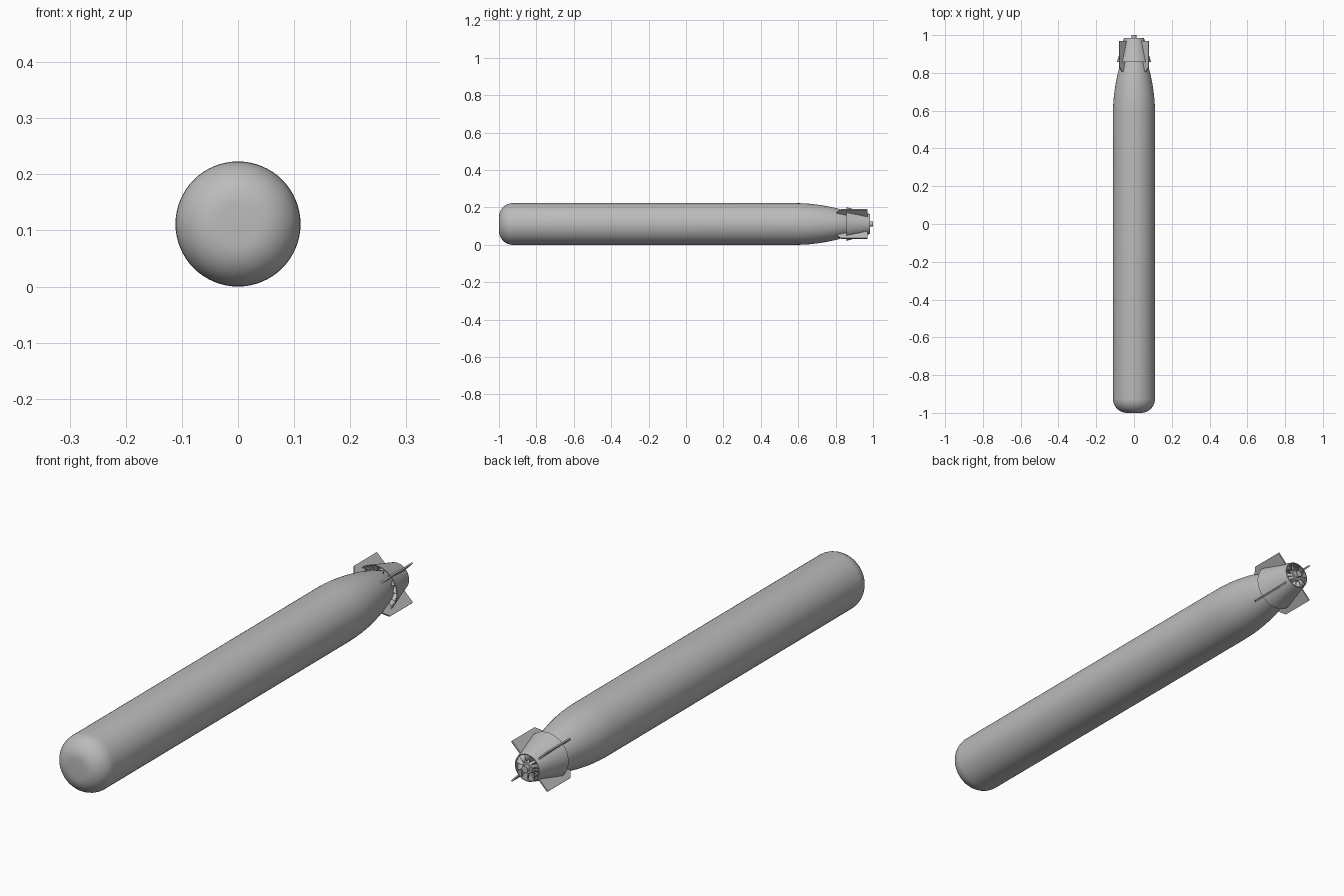
import bpy, bmesh, math

if "Cube" in bpy.data.objects:
    bpy.data.objects.remove(bpy.data.objects["Cube"])

AXIS_Z = 0.1115
SEG = 64

grey = bpy.data.materials.new("hull grey")
grey.diffuse_color = (0.5, 0.5, 0.5, 1)
grey.use_nodes = True
grey.node_tree.nodes["Principled BSDF"].inputs["Base Color"].default_value = grey.diffuse_color


def add_object(name, bm, angle=35):
    bmesh.ops.recalc_face_normals(bm, faces=bm.faces)
    me = bpy.data.meshes.new(name)
    bm.to_mesh(me)
    bm.free()
    me.materials.append(grey)
    me.shade_smooth()
    me.set_sharp_from_angle(angle=math.radians(angle))
    ob = bpy.data.objects.new(name, me)
    ob.location.z = AXIS_Z
    bpy.context.collection.objects.link(ob)
    return ob


def lathe(name, profile, closed=False):
    """Spin (y, radius) points around the long axis."""
    bm = bmesh.new()
    rings = []
    for y, r in profile:
        if r == 0:
            rings.append([bm.verts.new((0, y, 0))] * SEG)
        else:
            rings.append([bm.verts.new((r * math.cos(a), y, r * math.sin(a)))
                          for a in (2 * math.pi * i / SEG for i in range(SEG))])
    pairs = list(zip(rings, rings[1:]))
    if closed:
        pairs.append((rings[-1], rings[0]))
    for a, b in pairs:
        for i in range(SEG):
            j = (i + 1) % SEG
            quad = list(dict.fromkeys((a[i], a[j], b[j], b[i])))
            bm.faces.new(quad)
    return add_object(name, bm)


def sample(points, y):
    for (y0, r0), (y1, r1) in zip(points, points[1:]):
        if y <= y1:
            return r0 + (r1 - r0) * (y - y0) / (y1 - y0)
    return points[-1][1]


# Hull: blunt rounded nose, straight body, curved tail cone
R, C = 0.1115, 0.075
nose = [(-1, 0)] + [(-1 + C * (1 - math.cos(t)), R - C + C * math.sin(t))
                    for t in (math.pi / 2 * i / 10 for i in range(11))]
tail = [(0.58, R), (0.62, 0.1108), (0.66, 0.1083), (0.70, 0.104), (0.75, 0.0960),
        (0.80, 0.0855), (0.86, 0.069), (0.92, 0.046), (0.97, 0.025), (0.985, 0.021)]
lathe("hull", nose + tail + [(0.985, 0)])

# Propeller shaft end
lathe("shaft_end", [(0.97, 0), (0.97, 0.013), (1.0, 0.013), (1.0, 0)])

# Tapered duct around the tail
inner = [(0.857, 0.0875), (0.985, 0.0495)]
lathe("duct", [(0.857, 0.0905), (0.985, 0.053), (0.985, 0.0495), (0.857, 0.0875)], closed=True)

# Four diagonal fins passing through the duct
fin_outline = [(0.795, 0.06), (0.803, 0.084), (0.83, 0.1105), (0.97, 0.1105),
               (0.97, 0.056), (0.864, 0.086), (0.864, 0.06)]
bm = bmesh.new()
for k in range(4):
    a = math.pi / 4 + k * math.pi / 2
    c, s = math.cos(a), math.sin(a)
    h = 0.003
    lo = [bm.verts.new((r * c + h * s, y, r * s - h * c)) for y, r in fin_outline]
    hi = [bm.verts.new((r * c - h * s, y, r * s + h * c)) for y, r in fin_outline]
    bm.faces.new(lo)
    bm.faces.new(hi[::-1])
    n = len(lo)
    for i in range(n):
        bm.faces.new((lo[i], hi[i], hi[(i + 1) % n], lo[(i + 1) % n]))
add_object("fins", bm, 20)


def blade_ring(name, count, y0, y1, twist):
    """Helical blades spanning from the tail cone to the duct."""
    bm = bmesh.new()
    steps = 4
    for k in range(count):
        rows = []
        for j in range(steps + 1):
            y = y0 + (y1 - y0) * j / steps
            a = 2 * math.pi * k / count + twist * j / steps
            rows.append([bm.verts.new((r * math.cos(a), y, r * math.sin(a)))
                         for r in (sample(tail, y) - 0.004, sample(inner, y) + 0.001)])
        for p, q in zip(rows, rows[1:]):
            bm.faces.new((p[0], p[1], q[1], q[0]))
    ob = add_object(name, bm)
    mod = ob.modifiers.new("thickness", "SOLIDIFY")
    mod.thickness = 0.002
    mod.offset = 0


# Guide vanes at the duct inlet, rotor at the outlet
blade_ring("inlet_vanes", 16, 0.862, 0.90, 0.3)
blade_ring("rotor_blades", 11, 0.945, 0.98, -0.45)
